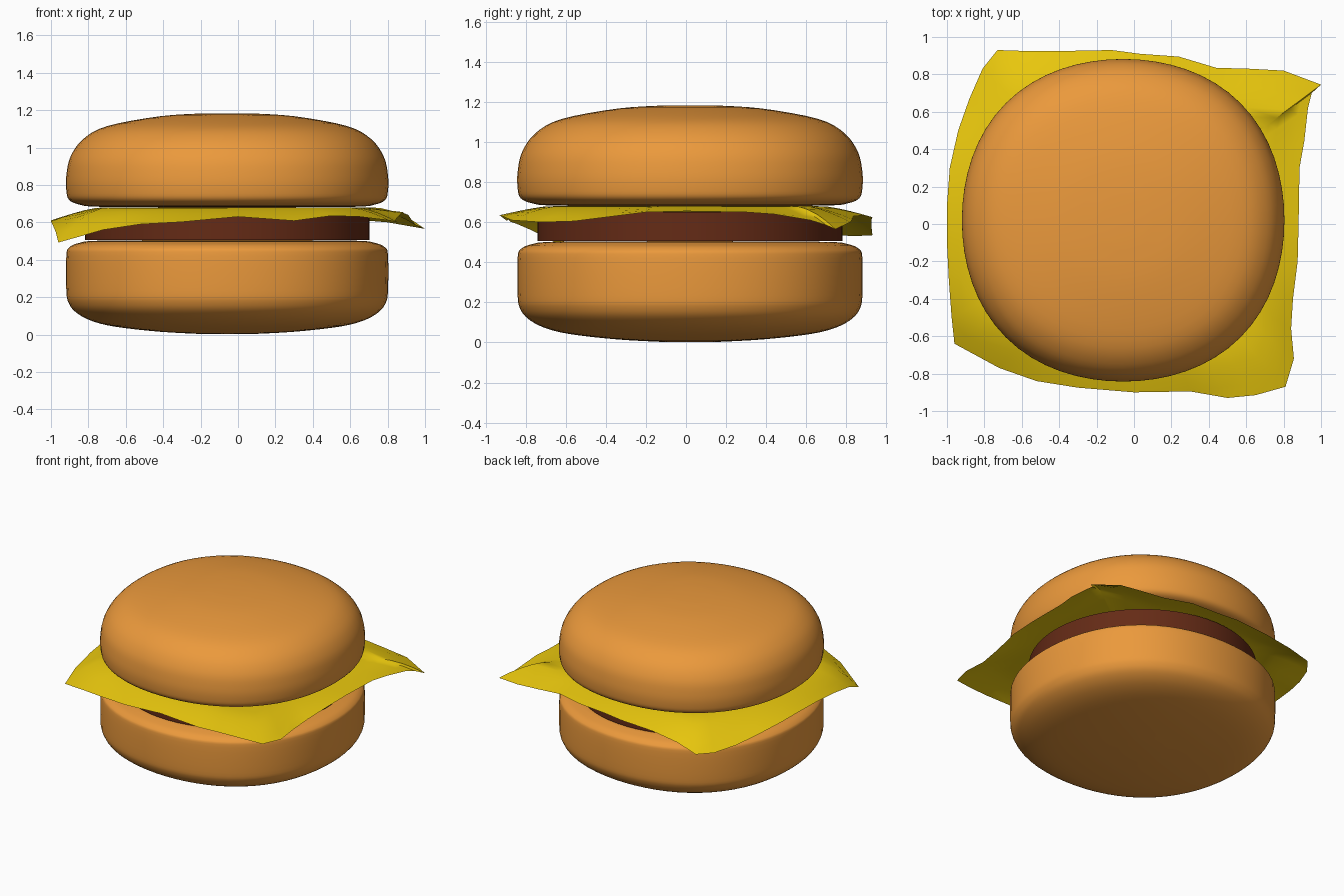
import bpy, bmesh, math

if "Cube" in bpy.data.objects:
    bpy.data.objects.remove(bpy.data.objects["Cube"])

CX, CY = -0.058, 0.02


def material(name, colour):
    m = bpy.data.materials.new(name)
    m.diffuse_color = (*colour, 1)
    m.use_nodes = True
    m.node_tree.nodes["Principled BSDF"].inputs["Base Color"].default_value = m.diffuse_color
    return m


def finish(name, bm, mat, angle=40):
    bmesh.ops.recalc_face_normals(bm, faces=bm.faces)
    mesh = bpy.data.meshes.new(name)
    bm.to_mesh(mesh)
    bm.free()
    ob = bpy.data.objects.new(name, mesh)
    bpy.context.collection.objects.link(ob)
    mesh.materials.append(mat)
    bpy.ops.object.select_all(action='DESELECT')
    ob.select_set(True)
    bpy.context.view_layer.objects.active = ob
    bpy.ops.object.shade_smooth_by_angle(angle=math.radians(angle))
    return ob


def skin(bm, rings, cap_start, cap_end=None):
    """Join rings of vertices with quads and close the ends with fans."""
    n = len(rings[0])
    for a, b in zip(rings, rings[1:]):
        for i in range(n):
            j = (i + 1) % n
            bm.faces.new((a[i], a[j], b[j], b[i]))
    for cap, ring in ((cap_start, rings[0]), (cap_end, rings[-1])):
        if cap:
            c = bm.verts.new(cap)
            for i in range(n):
                bm.faces.new((c, ring[i], ring[(i + 1) % n]))


def smooth_profile(pts, steps=4):
    """Catmull-Rom spline through the profile points."""
    p = [pts[0]] + pts + [pts[-1]]
    out = []
    for a, b, c, d in zip(p, p[1:], p[2:], p[3:]):
        for k in range(steps):
            t = k / steps
            out.append(tuple(0.5 * (2 * v + (w - u) * t + (2 * u - 5 * v + 4 * w - x) * t * t
                                    + (3 * v - u - 3 * w + x) * t ** 3)
                             for u, v, w, x in zip(a, b, c, d)))
    return out + [pts[-1]]


def lathe(name, profile, mat, squareness, n=64):
    bm = bmesh.new()
    rings = []
    for r, z in profile:
        ring = []
        for i in range(n):
            a = 2 * math.pi * i / n
            q = r * (1 + squareness * (1 - math.cos(4 * a)))
            ring.append(bm.verts.new((CX + q * math.cos(a), CY + q * math.sin(a), z)))
        rings.append(ring)
    skin(bm, rings, (CX, CY, profile[0][1]), (CX, CY, profile[-1][1]))
    return finish(name, bm, mat)


bread = material("bread", (0.83, 0.32, 0.045))
meat = material("meat", (0.13, 0.024, 0.008))
yellow = material("cheese", (0.81, 0.57, 0.004))

# Buns: slightly squarish, the upper one domed and the lower one fuller
lathe("top_bun", smooth_profile([
    (0.2, 0.68), (0.68, 0.683), (0.79, 0.695), (0.845, 0.72), (0.86, 0.77), (0.86, 0.85),
    (0.838, 0.95), (0.77, 1.045), (0.64, 1.115), (0.36, 1.167), (0.12, 1.183)]), bread, 0.014)
lathe("bottom_bun", smooth_profile([
    (0.12, 0.002), (0.36, 0.015), (0.60, 0.042), (0.73, 0.075), (0.81, 0.12), (0.848, 0.17),
    (0.86, 0.235), (0.86, 0.42), (0.845, 0.465), (0.79, 0.49), (0.68, 0.502), (0.2, 0.505)]),
    bread, 0.014)

# Patty
lathe("patty", [(0.76, 0.505), (0.76, 0.65)], meat, 0)

# Cheese slice: wavy outline drooping from a flat middle
outline = [
    (-.73, .93, .535), (-.58, .925, .58), (-.38, .925, .61), (-.12, .93, .625), (.03, .91, .63),
    (.24, .895, .635), (.44, .835, .63), (.62, .83, .615), (.80, .82, .60), (1.0, .745, .565),
    (.95, .70, .585), (.93, .62, .61), (.91, .44, .64), (.885, .30, .65), (.88, 0, .655),
    (.875, -.20, .65), (.85, -.40, .625), (.84, -.56, .605), (.855, -.72, .60), (.81, -.87, .61),
    (.65, -.915, .63), (.50, -.93, .635), (.30, -.895, .608), (0, -.90, .63), (-.30, -.875, .602),
    (-.52, -.84, .59), (-.72, -.77, .56), (-.96, -.64, .492), (-.975, -.50, .55), (-.99, -.30, .585),
    (-1.0, -.10, .605), (-1.0, .10, .61), (-.985, .30, .60), (-.94, .50, .575), (-.88, .67, .545),
    (-.81, .83, .53)]
n = len(outline)
soft = [sum(outline[(i + k) % n][2] for k in (-2, -1, 0, 1, 2)) / 5 for i in range(n)]
bm = bmesh.new()
rings = []
for t in (0.4, 0.7, 0.76, 0.82, 0.88, 0.94, 1.0):
    s = max(0, (t - 0.73) / 0.27)
    rings.append([bm.verts.new((x * t, y * t, 0.68 + (z * s + zs * (1 - s) - 0.68) * s ** 1.5))
                  for (x, y, z), zs in zip(outline, soft)])
skin(bm, rings, (0, 0, 0.68))
finish("cheese_slice", bm, yellow, 60)
